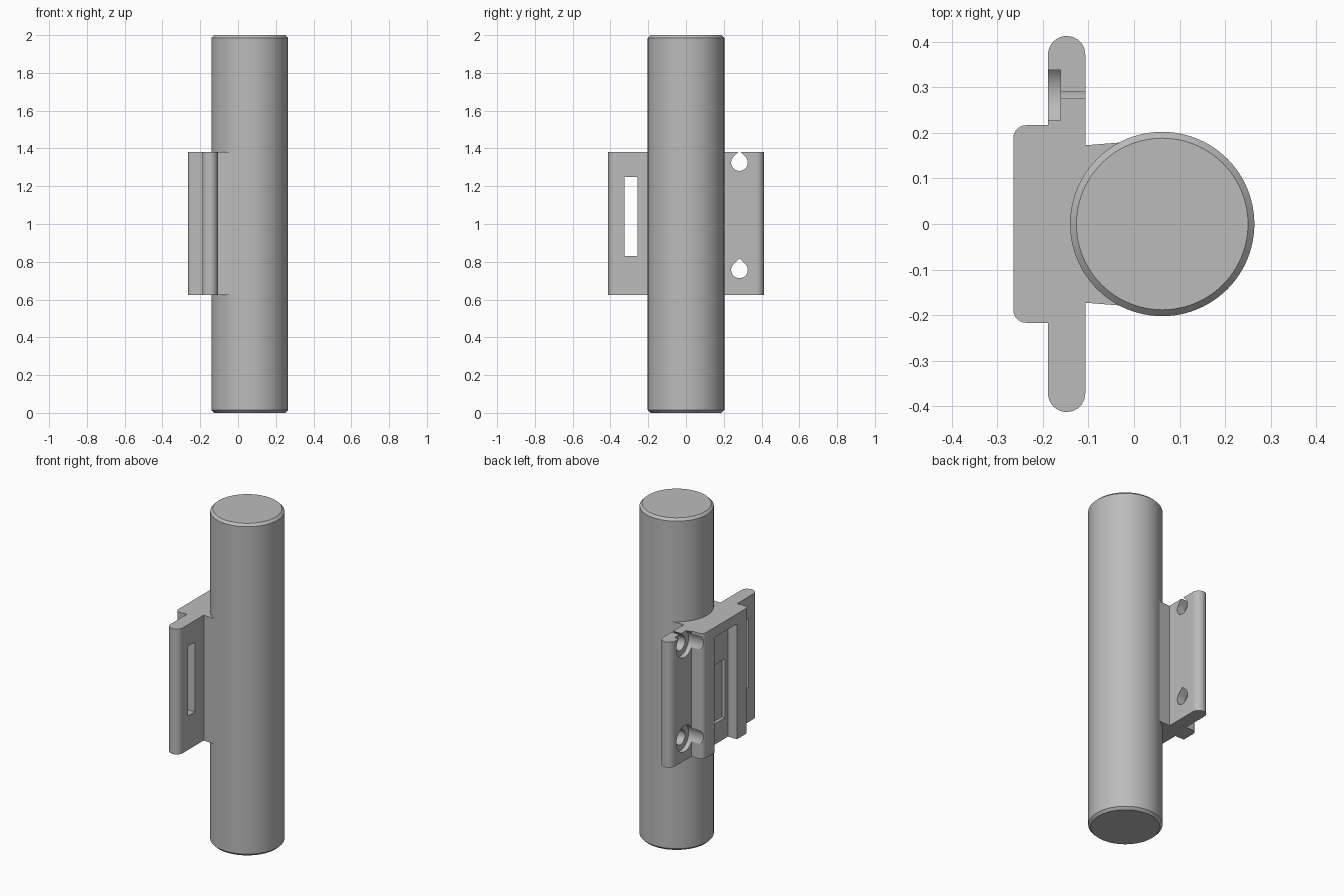
import bpy, bmesh, math

cube = bpy.data.objects.get("Cube")
if cube:
    bpy.data.objects.remove(cube, do_unlink=True)

grey = bpy.data.materials.new("plain grey")
grey.use_nodes = True
COLOUR = (0.5, 0.5, 0.5, 1)
grey.diffuse_color = COLOUR
grey.node_tree.nodes["Principled BSDF"].inputs["Base Color"].default_value = COLOUR

Z0, Z1 = 0.625, 1.38          # bracket bottom and top
TUBE_X, TUBE_R = 0.062, 0.2025


def prism(name, outline, a, b, axis="z"):
    """Extrude a closed outline from a to b: (x, y) along z or (y, z) along x."""
    bm = bmesh.new()
    place = (lambda p: (p[0], p[1], a)) if axis == "z" else (lambda p: (a, p[0], p[1]))
    face = bm.faces.new([bm.verts.new(place(p)) for p in outline])
    new = bmesh.ops.extrude_face_region(bm, geom=[face])["geom"]
    shift = (0, 0, b - a) if axis == "z" else (b - a, 0, 0)
    bmesh.ops.translate(bm, vec=shift, verts=[v for v in new if isinstance(v, bmesh.types.BMVert)])
    bmesh.ops.recalc_face_normals(bm, faces=bm.faces)
    mesh = bpy.data.meshes.new(name)
    bm.to_mesh(mesh)
    bm.free()
    mesh.materials.append(grey)
    obj = bpy.data.objects.new(name, mesh)
    bpy.context.collection.objects.link(obj)
    return obj


def arc(cx, cy, r, start, end, steps):
    """Points along an arc, angles in degrees."""
    angles = [math.radians(start + (end - start) * i / steps) for i in range(steps + 1)]
    return [(cx + r * math.cos(t), cy + r * math.sin(t)) for t in angles]


def box(name, x0, x1, y0, y1, z0, z1):
    return prism(name, [(x0, y0), (x1, y0), (x1, y1), (x0, y1)], z0, z1)


def activate(obj):
    bpy.ops.object.select_all(action="DESELECT")
    obj.select_set(True)
    bpy.context.view_layer.objects.active = obj


def cut(target, cutter):
    """Subtract a cutter and discard it."""
    activate(target)
    mod = target.modifiers.new("cut", "BOOLEAN")
    mod.operation = "DIFFERENCE"
    mod.solver = "EXACT"
    mod.object = cutter
    bpy.ops.object.modifier_apply(modifier=mod.name)
    bpy.data.objects.remove(cutter, do_unlink=True)


def smooth(obj):
    activate(obj)
    bpy.ops.object.shade_smooth_by_angle(angle=math.radians(30))


# Chamfered round bar
bpy.ops.mesh.primitive_cylinder_add(vertices=96, radius=TUBE_R, depth=2, location=(TUBE_X, 0, 1))
bar = bpy.context.object
bar.name = "round_bar"
bar.data.materials.append(grey)
bevel = bar.modifiers.new("chamfer", "BEVEL")
bevel.width = 0.014
bevel.segments = 1
bevel.limit_method = "ANGLE"
bevel.angle_limit = math.radians(60)
bpy.ops.object.modifier_apply(modifier=bevel.name)
smooth(bar)

# Bracket: half outline from the bar outwards to the block, then mirrored
half = [(0.0, 0.181), (-0.03, 0.179), (-0.107, 0.173)]
half += arc(-0.148, 0.372, 0.041, 0, 180, 20)
half += [(-0.189, 0.217)]
half += arc(-0.237, 0.189, 0.028, 90, 180, 8)
bracket = prism("bracket", half + [(x, -y) for x, y in reversed(half)], Z0, Z1)

# Clip channel, open at the bottom, with a shallow recess in its floor
cut(bracket, box("channel_cutter", -0.3, -0.205, -0.107, 0.107, Z0 - 0.1, 1.32))
cut(bracket, box("recess_cutter", -0.25, -0.185, -0.078, 0.078, 0.75, 1.105))

# Strap slot in one wing
cut(bracket, box("slot_cutter", -0.25, -0.05, -0.325, -0.258, 0.83, 1.25))

# Teardrop screw holes with round counterbores in the other wing
HOLE_Y, HOLE_R = 0.283, 0.044
for z in (0.757, 1.325):
    tear = arc(HOLE_Y, z, HOLE_R, 135, 405, 36) + [(HOLE_Y, z + HOLE_R * math.sqrt(2))]
    cut(bracket, prism("hole_cutter", tear, -0.3, -0.05, "x"))
    bore = arc(HOLE_Y, z, 0.078, 0, 360, 48)[:-1]
    cut(bracket, prism("counterbore_cutter", bore, -0.3, -0.161, "x"))
smooth(bracket)
